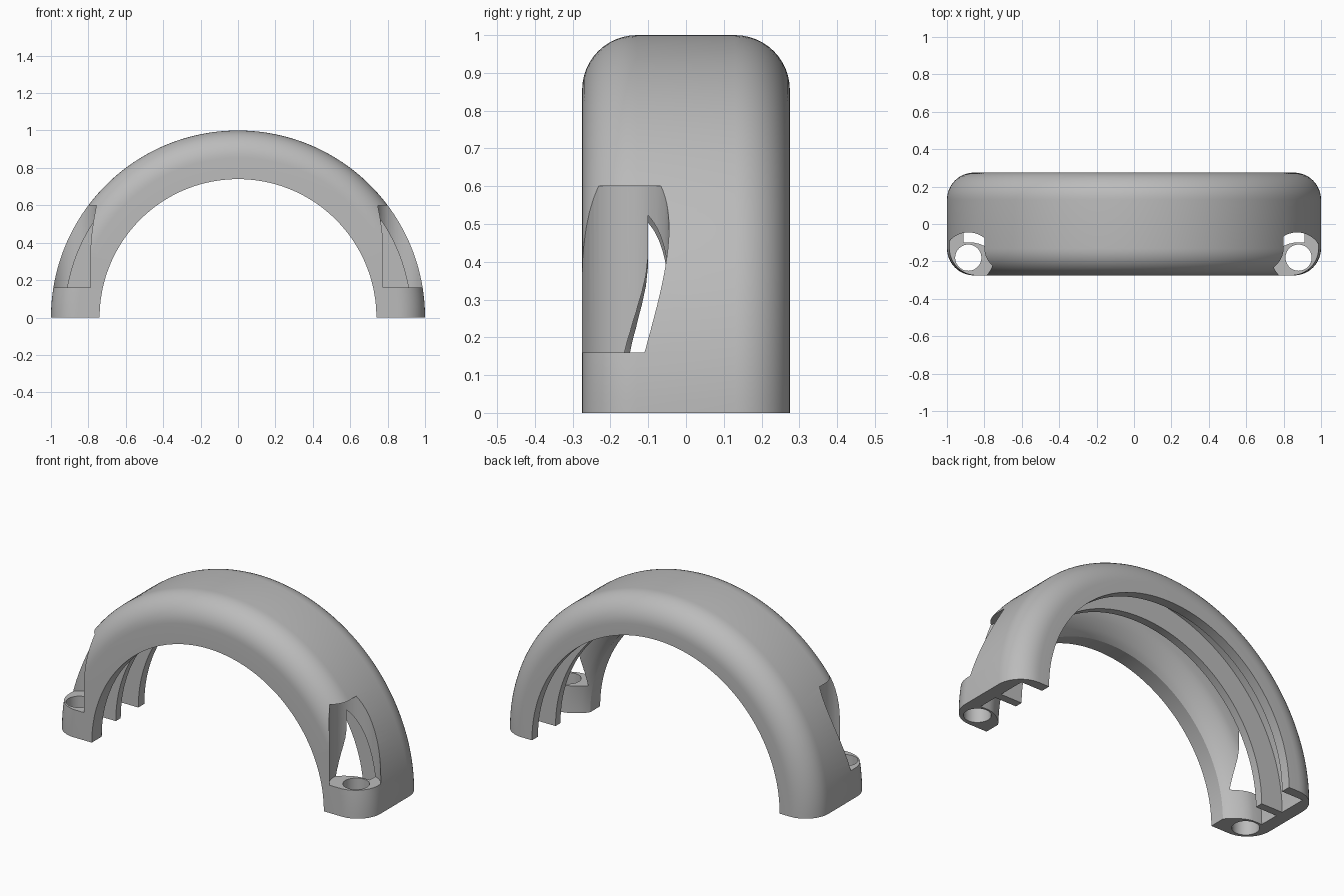
import bpy, bmesh, math
from mathutils import Matrix

cube = bpy.data.objects.get("Cube")
if cube:
    bpy.data.objects.remove(cube, do_unlink=True)

HALF_WIDTH, CORNER = 0.275, 0.145
BOLT_Y = -0.18

grey = bpy.data.materials.new("matte grey")
grey.use_nodes = True
colour = (0.5, 0.5, 0.5, 1)
grey.diffuse_color = colour
grey.node_tree.nodes["Principled BSDF"].inputs["Base Color"].default_value = colour


def add_object(name, bm):
    bmesh.ops.recalc_face_normals(bm, faces=bm.faces)
    mesh = bpy.data.meshes.new(name)
    bm.to_mesh(mesh)
    bm.free()
    obj = bpy.data.objects.new(name, mesh)
    bpy.context.collection.objects.link(obj)
    mesh.materials.append(grey)
    return obj


def corner(sign, steps=12):
    """Rounded outer corner as (radius, y) points, from side wall to crown."""
    for i in range(steps + 1):
        a = math.pi / 2 * i / steps
        yield (1 - CORNER + CORNER * math.sin(a),
               sign * (HALF_WIDTH - CORNER + CORNER * math.cos(a)))


def cylinder(name, x, radius, z0, z1):
    bm = bmesh.new()
    bmesh.ops.create_cone(bm, cap_ends=True, segments=64, radius1=radius, radius2=radius,
                          depth=z1 - z0, matrix=Matrix.Translation((x, BOLT_Y, (z0 + z1) / 2)))
    obj = add_object(name, bm)
    obj.hide_render = True
    return obj


# Half ring: hollow section with a middle rib and a thin back lip, swept over the arch
section = [(0.74, -HALF_WIDTH), *corner(-1), *reversed(list(corner(1))),
           (0.79, HALF_WIDTH), (0.79, 0.22), (0.925, 0.22),
           (0.925, 0.06), (0.79, 0.06), (0.79, 0.015), (0.925, 0.015),
           (0.925, -0.1), (0.87, -0.1), (0.842, -0.106), (0.817, -0.117),
           (0.792, -0.132), (0.771, -0.148), (0.753, -0.165), (0.74, -0.185)]
bm = bmesh.new()
face = bm.faces.new([bm.verts.new((r, y, 0)) for r, y in section])
bmesh.ops.spin(bm, geom=[face, *face.edges, *face.verts], cent=(0, 0, 0),
               axis=(0, -1, 0), angle=math.pi, steps=96, use_duplicate=False)
# Close the starting foot if the sweep consumed its face
bmesh.ops.remove_doubles(bm, verts=bm.verts, dist=1e-5)
open_edges = [e for e in bm.edges if e.is_boundary]
if open_edges:
    bmesh.ops.contextual_create(bm, geom=open_edges)
arch = add_object("arch_cover", bm)

# Screw pockets and screw holes in both front feet
cutters = [cylinder("left_pocket_cutter", 0.872, 0.135, 0.16, 0.6),
           cylinder("right_pocket_cutter", -0.885, 0.135, 0.16, 0.6),
           cylinder("left_screw_hole_cutter", 0.88, 0.07, -0.1, 0.3),
           cylinder("right_screw_hole_cutter", -0.886, 0.07, -0.1, 0.3)]
for cutter in cutters:
    mod = arch.modifiers.new(cutter.name, 'BOOLEAN')
    mod.operation, mod.solver, mod.object = 'DIFFERENCE', 'EXACT', cutter

# Apply the cuts so that the sharp edges can be shaded correctly
bpy.context.view_layer.update()
graph = bpy.context.evaluated_depsgraph_get()
cut_mesh = bpy.data.meshes.new_from_object(arch.evaluated_get(graph))
arch.modifiers.clear()
arch.data = cut_mesh
for cutter in cutters:
    bpy.data.objects.remove(cutter, do_unlink=True)

bpy.ops.object.select_all(action='DESELECT')
arch.select_set(True)
bpy.context.view_layer.objects.active = arch
bpy.ops.object.shade_smooth_by_angle(angle=math.radians(30))
